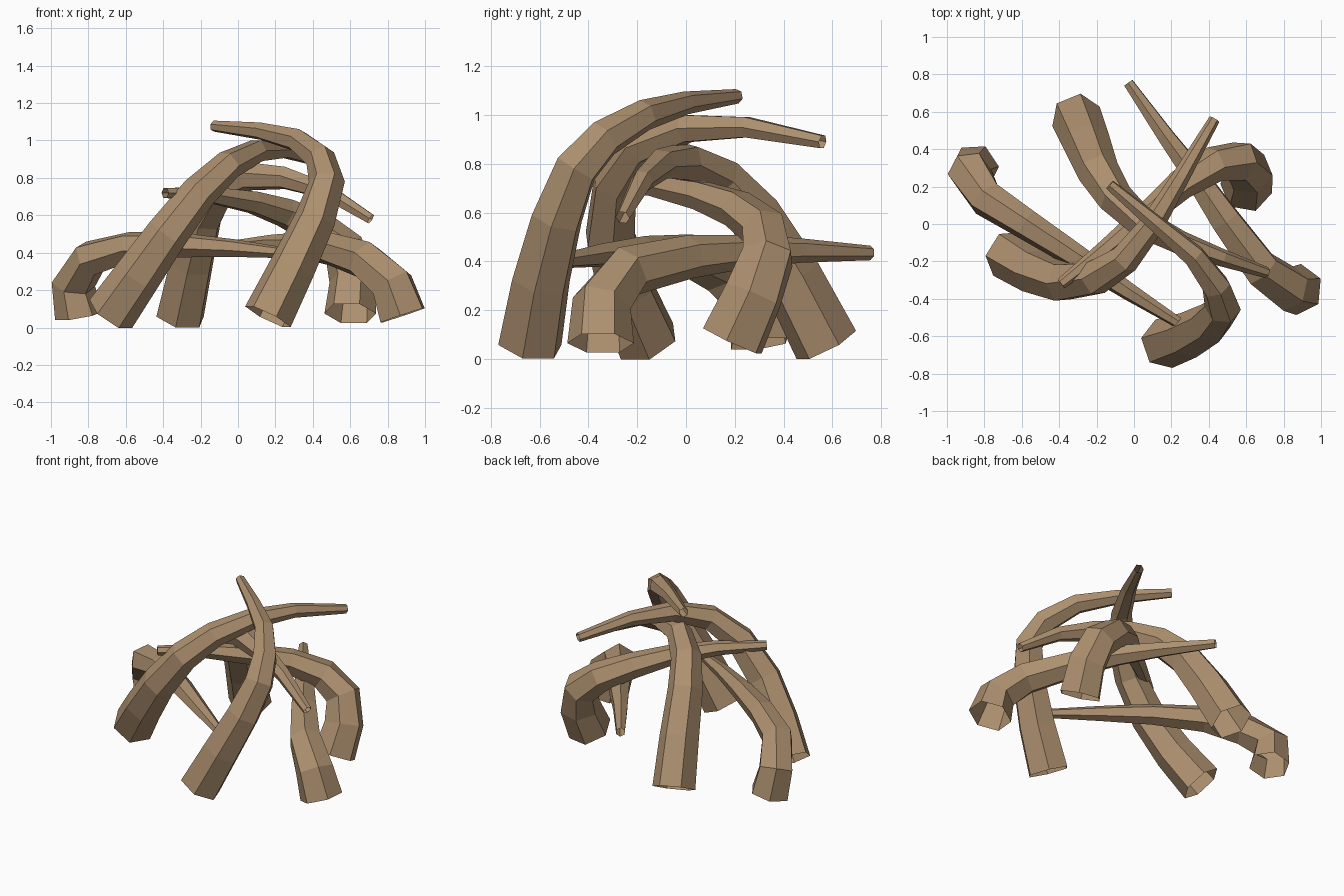
import bpy, bmesh, math
from mathutils import Vector

cube = bpy.data.objects.get("Cube")
if cube:
    bpy.data.objects.remove(cube, do_unlink=True)

SIDES = 6
TIP_RADIUS = 0.03

# Single brown bark colour
bark = bpy.data.materials.new("brown_bark")
bark.use_nodes = True
colour = (0.42, 0.28, 0.16, 1)
bark.diffuse_color = colour
bsdf = bark.node_tree.nodes["Principled BSDF"]
bsdf.inputs["Base Color"].default_value = colour
bsdf.inputs["Roughness"].default_value = 0.9


def make_root(name, base_radius, path):
    """Tapered six-sided tube swept along a path, open at both ends."""
    pts = [Vector(p) for p in path]
    last = len(pts) - 1
    bm = bmesh.new()
    rings = []
    side = None
    for i, p in enumerate(pts):
        ahead = (pts[min(i + 1, last)] - pts[min(i, last - 1)]).normalized()
        behind = (pts[max(i, 1)] - pts[max(i - 1, 0)]).normalized()
        tangent = (ahead + behind).normalized()
        if side is None:
            side = tangent.cross(Vector((0, 0, 1)))
        # Carry the ring direction along without twisting
        side = (side - tangent * side.dot(tangent)).normalized()
        other = tangent.cross(side)
        radius = base_radius + (TIP_RADIUS - base_radius) * (i / last) ** 1.15
        ring = []
        for k in range(SIDES):
            a = math.tau * k / SIDES
            ring.append(bm.verts.new(p + radius * (side * math.cos(a) + other * math.sin(a))))
        rings.append(ring)
    for lower, upper in zip(rings, rings[1:]):
        for k in range(SIDES):
            n = (k + 1) % SIDES
            bm.faces.new((lower[k], lower[n], upper[n], upper[k]))
    mesh = bpy.data.meshes.new(name)
    bm.to_mesh(mesh)
    bm.free()
    mesh.materials.append(bark)
    obj = bpy.data.objects.new(name, mesh)
    bpy.context.collection.objects.link(obj)


# Low root, right side, running to the front
make_root("low_right_root", 0.13, [
    (-0.85, 0.30, 0.063), (-0.88, 0.28, 0.23), (-0.79, 0.135, 0.37), (-0.58, 0.0, 0.43),
    (-0.30, -0.18, 0.44), (-0.03, -0.36, 0.425), (0.24, -0.53, 0.40)])

# Tall root, front right, arching to the back
make_root("tall_right_root", 0.137, [
    (-0.68, -0.16, 0.073), (-0.535, -0.25, 0.28), (-0.38, -0.31, 0.50), (-0.21, -0.29, 0.72),
    (-0.05, -0.19, 0.87), (0.10, 0.0, 0.945), (0.25, 0.25, 0.95), (0.43, 0.56, 0.89)])

# Back root arching forward and left
make_root("back_root", 0.137, [
    (-0.31, 0.575, 0.058), (-0.25, 0.43, 0.34), (-0.19, 0.28, 0.59), (-0.10, 0.14, 0.74),
    (0.05, 0.0, 0.81), (0.25, -0.10, 0.80), (0.47, -0.18, 0.73), (0.71, -0.26, 0.58)])

# Tallest root, at the front, arching over the top
make_root("front_root", 0.137, [
    (0.16, -0.64, 0.058), (0.29, -0.595, 0.32), (0.41, -0.53, 0.575), (0.475, -0.45, 0.78),
    (0.44, -0.335, 0.905), (0.32, -0.17, 1.0), (0.12, 0.0, 1.05), (-0.13, 0.21, 1.077)])

# Back left root hooking inward
make_root("back_left_root", 0.14, [
    (0.60, 0.19, 0.075), (0.615, 0.275, 0.26), (0.565, 0.335, 0.42), (0.43, 0.32, 0.53),
    (0.25, 0.21, 0.615), (0.08, 0.06, 0.67), (-0.15, -0.13, 0.71), (-0.39, -0.32, 0.72)])

# Low root, left side, running to the back
make_root("low_left_root", 0.137, [
    (0.88, -0.35, 0.065), (0.825, -0.345, 0.23), (0.68, -0.24, 0.36), (0.49, 0.02, 0.42),
    (0.34, 0.24, 0.44), (0.17, 0.47, 0.445), (-0.03, 0.755, 0.435)])
